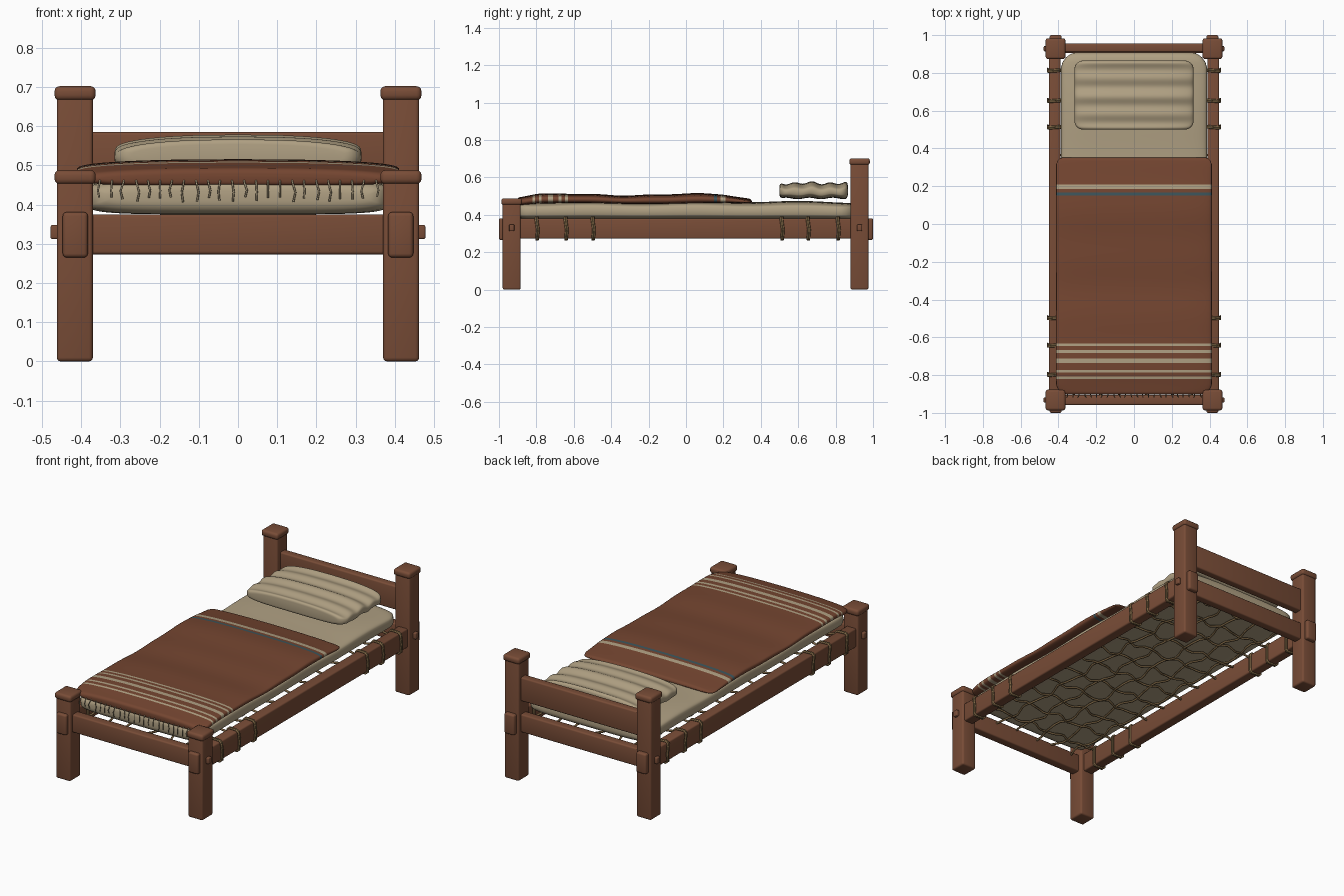
import bpy, bmesh, random
from math import sin, cos, pi, sqrt, radians, copysign

random.seed(4)
if "Cube" in bpy.data.objects:
    bpy.data.objects.remove(bpy.data.objects["Cube"])


def material(name, rgb):
    m = bpy.data.materials.new(name)
    m.use_nodes = True
    m.diffuse_color = (*rgb, 1)
    m.node_tree.nodes["Principled BSDF"].inputs["Base Color"].default_value = (*rgb, 1)
    m.node_tree.nodes["Principled BSDF"].inputs["Roughness"].default_value = 0.8
    return m


WOOD = material("brown wood", (0.19, 0.073, 0.038))
LINEN = material("beige linen", (0.43, 0.35, 0.225))
WOOL = material("rust wool", (0.175, 0.06, 0.03))
TEAL = material("teal stripe", (0.045, 0.09, 0.105))
ROPE = material("hemp rope", (0.21, 0.135, 0.06))


def finish(obj, angle=40):
    bpy.ops.object.select_all(action="DESELECT")
    obj.select_set(True)
    bpy.context.view_layer.objects.active = obj
    bpy.ops.object.shade_smooth_by_angle(angle=radians(angle))


def from_bmesh(name, bm, mats):
    bmesh.ops.recalc_face_normals(bm, faces=bm.faces)
    mesh = bpy.data.meshes.new(name)
    bm.to_mesh(mesh)
    bm.free()
    for m in mats:
        mesh.materials.append(m)
    obj = bpy.data.objects.new(name, mesh)
    bpy.context.collection.objects.link(obj)
    return obj


def box(name, x, y, z, bevel=0.008):
    """Bevelled beam given by its (low, high) range on each axis."""
    bm = bmesh.new()
    bmesh.ops.create_cube(bm, size=1)
    for v in bm.verts:
        v.co = [(lo + hi) / 2 + c * (hi - lo) for c, (lo, hi) in zip(v.co, (x, y, z))]
    bmesh.ops.bevel(bm, geom=bm.edges[:], offset=bevel, segments=3,
                    profile=0.5, affect="EDGES")
    finish(from_bmesh(name, bm, [WOOD]))


def arc_inset(d, r):
    """How far a rounded corner of radius r steps in at distance d from the end."""
    return 0 if d >= r else r - sqrt(r * r - (r - d) ** 2)


def cushion(name, y0, y1, width, bottom, top, crown, corners, edge, mats,
            cuts=(), paint=None, square=0.4):
    """Soft slab lofted along y; corners = plan radius at the (low, high) end."""
    ys = {y0 + (y1 - y0) * i / 70 for i in range(71)} | set(cuts)
    for d in (0.001, 0.003, 0.007, 0.012):
        ys |= {y0 + d, y1 - d}
    ys = sorted(ys)
    bm = bmesh.new()
    rings = []
    for y in ys:
        lo, hi = y - y0, y1 - y
        hw = width - arc_inset(lo, corners[0]) - arc_inset(hi, corners[1])
        shrink = arc_inset(min(lo, hi), edge)
        zb, zt = bottom(y) + shrink, top(y) - shrink
        ring = []
        for k in range(48):
            a = 2 * pi * k / 48
            c, s = (copysign(abs(f) ** square, f) for f in (cos(a), sin(a)))
            z = (zb + zt) / 2 + s * (zt - zb) / 2
            z += crown * (1 - c * c) * max(s, 0)
            ring.append(bm.verts.new((hw * c, y, z)))
        rings.append(ring)
    for i in range(len(rings) - 1):
        for k in range(48):
            n = (k + 1) % 48
            f = bm.faces.new((rings[i][k], rings[i][n], rings[i + 1][n], rings[i + 1][k]))
            if paint:
                f.material_index = paint((ys[i] + ys[i + 1]) / 2)
    bm.faces.new(rings[0])
    bm.faces.new(rings[-1])
    finish(from_bmesh(name, bm, mats), 50)


def cords(name, paths, radius, mat, closed=False):
    cu = bpy.data.curves.new(name, "CURVE")
    cu.dimensions = "3D"
    cu.bevel_depth = radius
    cu.bevel_resolution = 1
    cu.use_fill_caps = True
    for path in paths:
        sp = cu.splines.new("POLY")
        sp.points.add(len(path) - 1)
        for p, co in zip(sp.points, path):
            p.co = (*co, 1)
        sp.use_cyclic_u = closed
        sp.use_smooth = True
    cu.materials.append(mat)
    bpy.context.collection.objects.link(bpy.data.objects.new(name, cu))


# Posts with caps, through rails and tenons
for side, sx in (("left", 1), ("right", -1)):
    def span(a, b):
        return tuple(sorted((sx * a, sx * b)))
    for end, y, h in (("front", -0.932, 0.488), ("back", 0.928, 0.702)):
        box(f"{end}_{side}_post", span(0.37, 0.462), (y - 0.048, y + 0.048), (0, h - 0.01), 0.01)
        box(f"{end}_{side}_post_cap", span(0.363, 0.468), (y - 0.055, y + 0.055),
            (h - 0.036, h), 0.013)
        box(f"{end}_{side}_peg", span(0.44, 0.478), (y - 0.014, y + 0.014), (0.312, 0.348), 0.005)
        out = copysign(1, y)
        box(f"{end}_{side}_rail_tenon", span(0.383, 0.447),
            tuple(sorted((out * 0.95, out * 1.0))), (0.265, 0.381), 0.01)
    box(f"{side}_side_rail", span(0.39, 0.45), (-0.95, 0.95), (0.272, 0.38))

# End rails and headboard
box("front_rail", (-0.39, 0.39), (-0.958, -0.906), (0.273, 0.375))
box("back_rail", (-0.39, 0.39), (0.906, 0.955), (0.273, 0.375))
box("headboard", (-0.39, 0.39), (0.91, 0.955), (0.45, 0.585))

# Mattress
cushion("mattress", -0.903, 0.908, 0.387, lambda y: 0.375,
        lambda y: 0.465 + 0.004 * sin(11 * y + 1) - 0.012 * max(0, y - 0.5),
        0.006, (0.06, 0.09), 0.035, [LINEN])

# Blanket with woven stripes
BANDS = [(0.185, 0.21, 1), (0.15, 0.167, 2), (-0.646, -0.632, 1), (-0.682, -0.666, 1),
         (-0.737, -0.712, 1), (-0.787, -0.773, 1), (-0.82, -0.808, 1)]


def band_index(y):
    return next((i for lo, hi, i in BANDS if lo < y < hi), 0)


def blanket_top(y):
    z = 0.502 + 0.005 * sin(9 * y + 1.2) + 0.002 * sin(23 * y)
    return z - 0.022 * max(0, (y - 0.2) / 0.15) - 0.012 * max(0, (-0.8 - y) / 0.1)


cushion("blanket", -0.903, 0.352, 0.412,
        lambda y: 0.457 + 0.003 * sin(8 * y) - 0.008 * max(0, (-0.8 - y) / 0.1),
        blanket_top, 0.007, (0.06, 0.04), 0.014, [WOOL, LINEN, TEAL],
        [e for b in BANDS for e in b[:2]], band_index, 0.5)

# Fringe along the foot hem
fringe = []
for i in range(24):
    x = -0.352 + 0.704 * i / 23
    lean = random.uniform(-0.01, 0.01)
    drop = random.uniform(0.035, 0.05)
    fringe.append([(x, -0.9, 0.462), (x + lean * 0.2, -0.912, 0.455),
                   (x + lean, -0.917, 0.455 - drop * 0.5), (x + lean * 0.4, -0.915, 0.455 - drop)])
cords("blanket_fringe", fringe, 0.0025, LINEN)

# Pillow with soft ridges
cushion("pillow", 0.5, 0.865, 0.315,
        lambda y: 0.487 + 0.004 * sin(50 * y),
        lambda y: 0.558 + 0.006 * sin(66 * y + 1) + 0.003 * sin(31 * y),
        0.012, (0.045, 0.045), 0.02, [LINEN], square=0.5)

# Rope net under the mattress
cross_at = [-0.8, -0.645, -0.5, -0.36, -0.215, -0.07, 0.075, 0.22, 0.365, 0.51, 0.65, 0.81]
net = []
for j, y in enumerate(cross_at):
    net.append([(-0.392 + 0.784 * i / 28,
                 y + 0.018 * sin(i * 0.9 + j * 1.7) * sin(pi * i / 28),
                 0.361 + 0.005 * cos(i * pi / 2 + j * pi)) for i in range(29)])
for j in range(6):
    x = -0.32 + 0.128 * j
    net.append([(x + 0.016 * sin(i * 0.8 + j * 2.1), -0.908 + 1.816 * i / 50,
                 0.361 - 0.005 * cos(i * pi / 2 + j * pi)) for i in range(51)])
cords("rope_net", net, 0.006, ROPE)

# Rope loops wrapped around the side rails
loops = []
for sx in (1, -1):
    for y in cross_at[:3] + cross_at[-3:]:
        for shift in (0, 0.008):
            loops.append([(sx * x, y + shift + dy, z) for x, dy, z in (
                (0.386, 0, 0.375), (0.395, 0, 0.385), (0.445, -0.004, 0.385), (0.456, -0.004, 0.375),
                (0.457, 0.004, 0.32), (0.456, 0, 0.275), (0.446, 0, 0.266), (0.395, 0, 0.266),
                (0.386, 0, 0.275))])
cords("rail_rope_loops", loops, 0.0055, ROPE, True)
